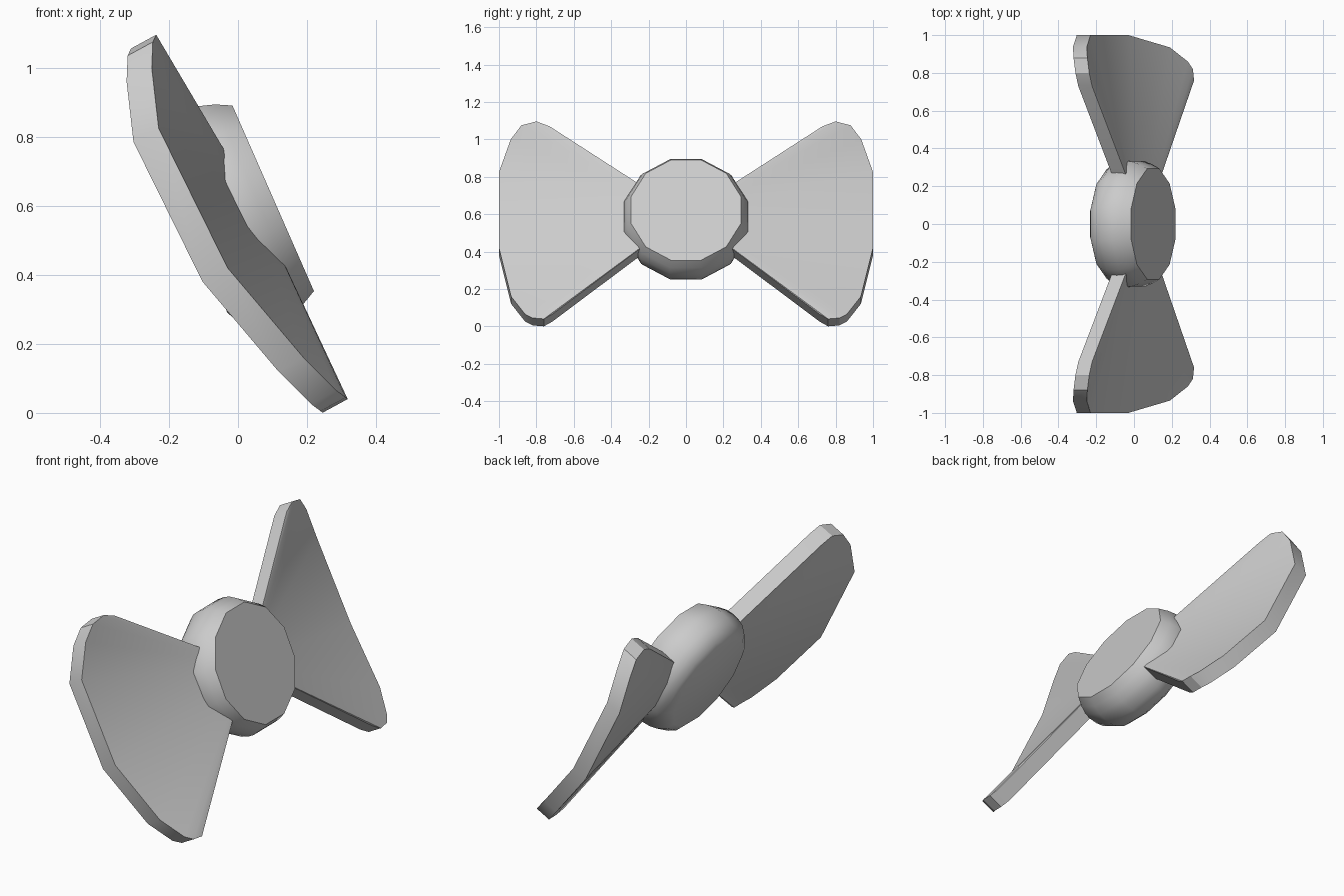
import bpy
from math import sin, cos, pi, radians
from mathutils import Vector, Matrix

if "Cube" in bpy.data.objects:
    bpy.data.objects.remove(bpy.data.objects["Cube"])


def make(name, verts, faces, angle):
    mesh = bpy.data.meshes.new(name)
    mesh.from_pydata(verts, [], faces)
    obj = bpy.data.objects.new(name, mesh)
    bpy.context.collection.objects.link(obj)
    bpy.ops.object.select_all(action='DESELECT')
    bpy.context.view_layer.objects.active = obj
    obj.select_set(True)
    bpy.ops.object.mode_set(mode='EDIT')
    bpy.ops.mesh.select_all(action='SELECT')
    bpy.ops.mesh.normals_make_consistent(inside=False)
    bpy.ops.object.mode_set(mode='OBJECT')
    bpy.ops.object.shade_smooth_by_angle(angle=radians(angle))
    return obj


# wings: a cupped fan from a point inside the knot, thickened backwards
apex = (0.056, 0, 0.6)
rim = [(-0.222, 0.73, 1.07), (-0.237, 0.80, 1.096), (-0.247, 0.88, 1.075),
       (-0.25, 0.937, 1.0), (-0.23, 1.0, 0.825), (-0.03, 1.0, 0.42),
       (0.19, 0.935, 0.16), (0.285, 0.86, 0.065), (0.312, 0.82, 0.045),
       (0.318, 0.76, 0.04), (0.30, 0.715, 0.065)]
back = Vector((-0.879, 0, -0.477)) * 0.083


def wing(name, side):
    front = [Vector((x, y * side, z)) for x, y, z in [apex] + rim]
    n = len(front)
    verts = front + [v + back for v in front]
    faces = [(i, (i + 1) % n, (i + 1) % n + n, i + n) for i in range(n)]
    for i in range(1, n - 1):
        faces += [(0, i, i + 1), (n, n + i + 1, n + i)]
    make(name, verts, faces, 30)


wing("left_wing", -1)
wing("right_wing", 1)

# knot: twelve-sided puck with rounded side, tilted back
profile = [(0.304, 0), (0.328, -0.045), (0.343, -0.09), (0.345, -0.125),
           (0.34, -0.165), (0.328, -0.20), (0.30, -0.235), (0.26, -0.255)]
sides = 12
tilt = Matrix.Translation((0.102, 0, 0.622)) @ Matrix.Rotation(radians(90 - 23.7), 4, 'Y')
verts, faces = [], []
for r, h in profile:
    for k in range(sides):
        a = 2 * pi * (k + 0.5) / sides
        verts.append(tilt @ Vector((r * cos(a), r * sin(a), h)))
for j in range(len(profile) - 1):
    for k in range(sides):
        a, b = j * sides + k, j * sides + (k + 1) % sides
        faces.append((a, b, b + sides, a + sides))
faces.append(tuple(range(sides)))
faces.append(tuple(range(len(verts) - sides, len(verts))))
make("knot", verts, faces, 40)
